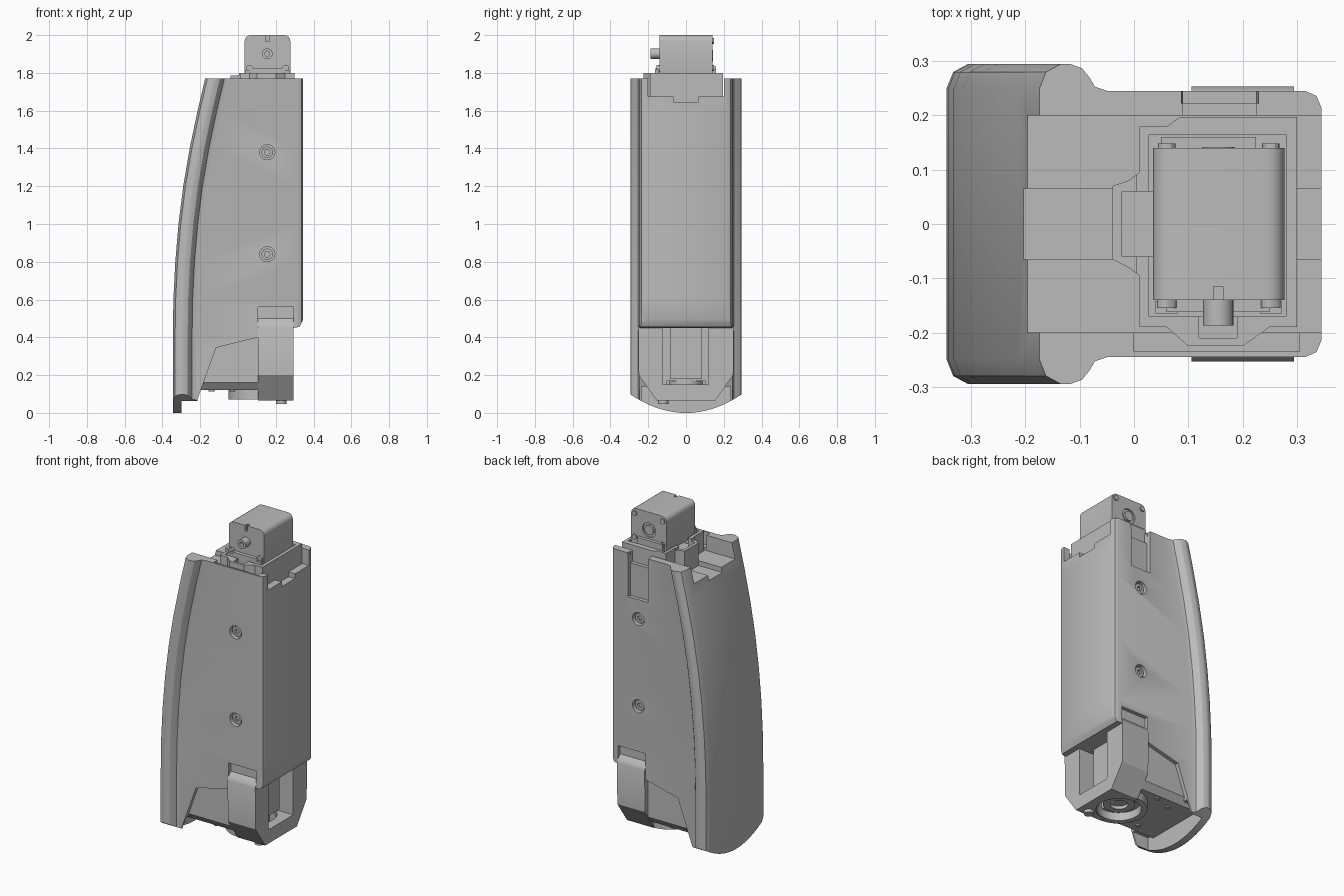
import bpy, bmesh, math
from mathutils import Vector

if "Cube" in bpy.data.objects:
    bpy.data.objects.remove(bpy.data.objects["Cube"])

grey = bpy.data.materials.new("plain_grey")
grey.use_nodes = True
grey.diffuse_color = (0.5, 0.5, 0.5, 1)
grey.node_tree.nodes["Principled BSDF"].inputs["Base Color"].default_value = (0.5, 0.5, 0.5, 1)


def loft(name, rings):
    """Skin a stack of equal-length closed rings and cap both ends."""
    bm = bmesh.new()
    rows = [[bm.verts.new(p) for p in ring] for ring in rings]
    n = len(rows[0])
    for a, b in zip(rows, rows[1:]):
        for i in range(n):
            j = (i + 1) % n
            bm.faces.new((a[i], a[j], b[j], b[i]))
    bm.faces.new(rows[0][::-1])
    bm.faces.new(rows[-1])
    bmesh.ops.recalc_face_normals(bm, faces=bm.faces)
    mesh = bpy.data.meshes.new(name)
    bm.to_mesh(mesh)
    bm.free()
    ob = bpy.data.objects.new(name, mesh)
    bpy.context.collection.objects.link(ob)
    mesh.materials.append(grey)
    return ob


def prism(name, pts, axis, lo, hi):
    """Extrude a 2D outline along one axis between lo and hi."""
    place = {"x": lambda p, t: (t, p[0], p[1]),
             "y": lambda p, t: (p[0], t, p[1]),
             "z": lambda p, t: (p[0], p[1], t)}[axis]
    return loft(name, [[place(p, t) for p in pts] for t in (lo, hi)])


def rect(x0, x1, y0, y1, r=0.0, seg=4):
    if not r:
        return [(x0, y0), (x1, y0), (x1, y1), (x0, y1)]
    pts = []
    corners = [(x1 - r, y1 - r), (x0 + r, y1 - r), (x0 + r, y0 + r), (x1 - r, y0 + r)]
    for k, (cx, cy) in enumerate(corners):
        for i in range(seg + 1):
            a = math.pi / 2 * (k + i / seg)
            pts.append((cx + r * math.cos(a), cy + r * math.sin(a)))
    return pts


def disc(cx, cy, r, n=24):
    return [(cx + r * math.cos(2 * math.pi * i / n), cy + r * math.sin(2 * math.pi * i / n))
            for i in range(n)]


def box(name, x0, x1, y0, y1, z0, z1):
    return prism(name, rect(x0, x1, y0, y1), "z", z0, z1)


def cut(ob, *cutters):
    for c in cutters:
        m = ob.modifiers.new("cut", "BOOLEAN")
        m.operation, m.solver, m.object = "DIFFERENCE", "EXACT", c
        bpy.context.view_layer.objects.active = ob
        bpy.ops.object.modifier_apply(modifier=m.name)
        bpy.data.objects.remove(c)


def mirrored(half):
    return half + [(-y, z) for y, z in reversed(half)]


# Outer shell: a curved rear band blending into a straight box
rear = [(0, -.345), (.4, -.345), (.6, -.342), (.8, -.332), (1, -.315), (1.2, -.29),
        (1.4, -.256), (1.6, -.214), (1.77, -.174)]
band = [(0, .25), (.012, .28), (.04, .295), (.056, .295), (.078, .287),
        (.092, .27), (.102, .253), (.125, .245)]
rings = []
for z, c in rear:
    half = [(c + dx, y) for dx, y in band] + [(.315, .245), (.336, .236), (.345, .215)]
    rings.append([(x, y, z) for x, y in half + [(x, -y) for x, y in reversed(half)]])
shell = loft("outer_shell", rings)

# Shell underside: cut-away flank, arched rear edge, hollow behind it
flank = [(-.23, -.1), (-.215, .07), (-.116, .345), (.106, .4), (.106, .56), (.295, .56),
         (.295, .45), (.325, .455), (.36, .52), (.5, .52), (.5, -.1)]
arch = [(-.4, -.2)] + [(i * .033, .1 * (i / 9) ** 2 - .0005) for i in range(-10, 11)] + [(.4, -.2)]
cut(shell, prism("cut_flank", flank, "y", -.5, .5),
    prism("cut_arch", arch, "x", -.5, 0),
    box("cut_hollow", -.30, -.15, -.235, .235, -.1, .14))

# Shell top: saddle, centre groove, front ledge and rear cable slot
slot = [(.075, 1.9), (.09, 1.74), (.09, 1.5), (.225, 1.5), (.225, 1.74), (.25, 1.9)]
cut(shell, box("cut_saddle", -.5, .5, -.2, .2, 1.675, 1.9),
    box("cut_groove", -.5, .5, -.065, .065, 1.645, 1.9),
    box("cut_ledge", 0, .305, -.235, -.15, 1.69, 1.9),
    prism("cut_slot", slot, "y", .222, .4),
    box("cut_slot_top", .09, .225, .15, .4, 1.70, 1.9))

# Side screws in counterbores
for z in (1.38, .84):
    for s, side in ((-1, "front"), (1, "rear")):
        cut(shell, prism("cut_bore", disc(.155, z, .04), "y", s * .215, s * .3))
        screw = prism("screw_" + side, disc(.155, z, .03), "y", s * .2, s * .232)
        cut(screw, prism("cut_socket", disc(.155, z, .016, 6), "y", s * .218, s * .3))

# Inner core under the shell
core = prism("inner_core", mirrored([(.19, .12), (.222, .16), (.222, .5)]), "x", -.30, .13)

# Lower joint block with window and round seat
block = prism("joint_block", mirrored([(.155, .065), (.25, .2), (.253, .455), (.245, .475),
                                       (.222, .5), (.222, .6)]), "x", .106, .295)
cut(block, prism("cut_window", rect(-.125, .118, .15, .45), "x", .19, .4),
    prism("cut_seat", disc(.11, 0, .13, 40), "z", 0, .17))
prism("window_panel", rect(-.085, .085, .18, .47), "x", .15, .225)
ring = prism("joint_ring", disc(.11, 0, .16, 48), "z", .07, .13)
cut(ring, prism("cut_ring", disc(.11, 0, .125, 48), "z", 0, .2))
hub = prism("joint_hub", disc(.11, 0, .09, 32), "z", .10, .18)
cut(hub, prism("cut_hub", disc(.11, 0, .05, 32), "z", .05, .15))
prism("joint_pin", disc(.23, -.12, .028, 16), "z", .047, .07)
for x, y in ((-.14, .13), (-.14, -.13), (-.03, .17), (-.03, -.17)):
    prism("core_bolt", disc(x, y, .015, 12), "z", .112, .125)

# Motor cradle with rear tab and front bulge
outline = [(.3, -.19), (.3, .197), (.085, .197), (.06, .18), (.01, .18), (.01, .095),
           (-.01, .08), (-.04, .07), (-.04, -.065), (-.01, -.08), (.01, -.095),
           (.01, -.19), (.06, -.19), (.1, -.225), (.2, -.225), (.25, -.19)]
cradle = prism("motor_cradle", outline, "z", 1.62, 1.8)
cut(cradle, box("cut_bay", .028, .28, -.17, .165, 1.72, 1.9),
    box("cut_tab", -.022, .05, -.06, .06, 1.70, 1.9),
    box("cut_bulge", .12, .19, -.21, -.1, 1.74, 1.9),
    box("cut_shoulder", -.1, .005, -.3, .3, 1.785, 1.9))

# Motor body with keyway, end plates, shaft boss and bolts
motor = prism("motor_body", rect(.035, .277, 1.765, 2.0, .032), "y", -.14, .14)
cut(motor, box("cut_key", .146, .164, -.2, -.115, 1.965, 2.1),
    prism("cut_rear_boss", disc(.155, 1.89, .045), "y", .13, .2))
prism("motor_front_plate", rect(.06, .25, 1.70, 1.825), "y", -.162, -.135)
prism("motor_rear_plate", rect(.05, .225, 1.70, 1.835), "y", .135, .16)
boss = prism("shaft_boss", disc(.155, 1.902, .028), "y", -.187, -.13)
cut(boss, prism("cut_boss", disc(.155, 1.902, .013), "y", -.3, -.165))
rear_hub = prism("rear_hub", disc(.155, 1.89, .03), "y", .12, .142)
for x in (.06, .252):
    for z in (1.825, 1.97):
        prism("motor_rear_bolt", disc(x, z, .016, 12), "y", .13, .148)
    prism("motor_front_bolt", disc(x, 1.825, .018, 12), "y", -.155, -.13)
    box("cradle_ear", x - .02, x + .02, -.165, -.142, 1.77, 1.815)

# Smooth rounded surfaces, keep hard edges
for ob in bpy.context.collection.objects:
    if ob.type == "MESH":
        bpy.ops.object.select_all(action="DESELECT")
        ob.select_set(True)
        bpy.context.view_layer.objects.active = ob
        bpy.ops.object.shade_smooth_by_angle(angle=math.radians(30))
